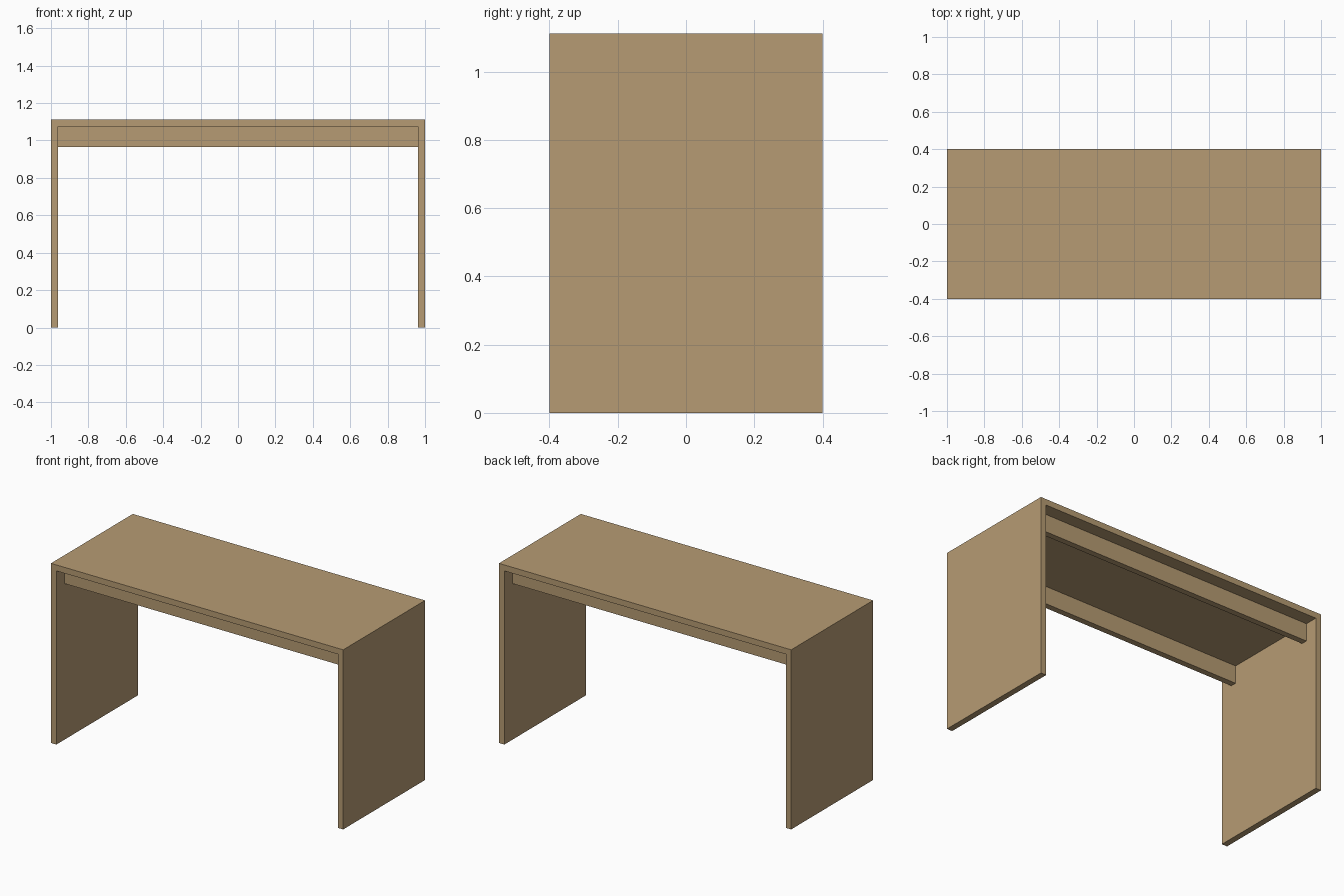
import bpy

if "Cube" in bpy.data.objects:
    bpy.data.objects.remove(bpy.data.objects["Cube"])

W, D, H = 2.0, 0.8, 1.111      # overall size
T = 0.037                      # board thickness
RAIL_H, INSET = 0.109, 0.08    # rail height and setback from the edges

wood = bpy.data.materials.new("tan_wood")
wood.diffuse_color = (0.47, 0.33, 0.172, 1)
wood.use_nodes = True
wood.node_tree.nodes["Principled BSDF"].inputs["Base Color"].default_value = wood.diffuse_color


def board(name, size, center):
    """Flat rectangular board."""
    bpy.ops.mesh.primitive_cube_add(size=1, location=center)
    ob = bpy.context.object
    ob.name = name
    ob.scale = size
    bpy.ops.object.transform_apply(location=False, rotation=False, scale=True)
    ob.data.materials.append(wood)
    return ob


# Table top spanning the full width
board("table_top", (W, D, T), (0, 0, H - T / 2))

# Solid side panels acting as legs
for side, s in (("left", -1), ("right", 1)):
    board(side + "_leg_panel", (T, D, H - T), (s * (W - T) / 2, 0, (H - T) / 2))

# Support rails under the top, set back from front and rear
for side, s in (("front", -1), ("rear", 1)):
    board(side + "_rail", (W - 2 * T, T, RAIL_H),
          (0, s * (D / 2 - INSET - T / 2), H - T - RAIL_H / 2))
